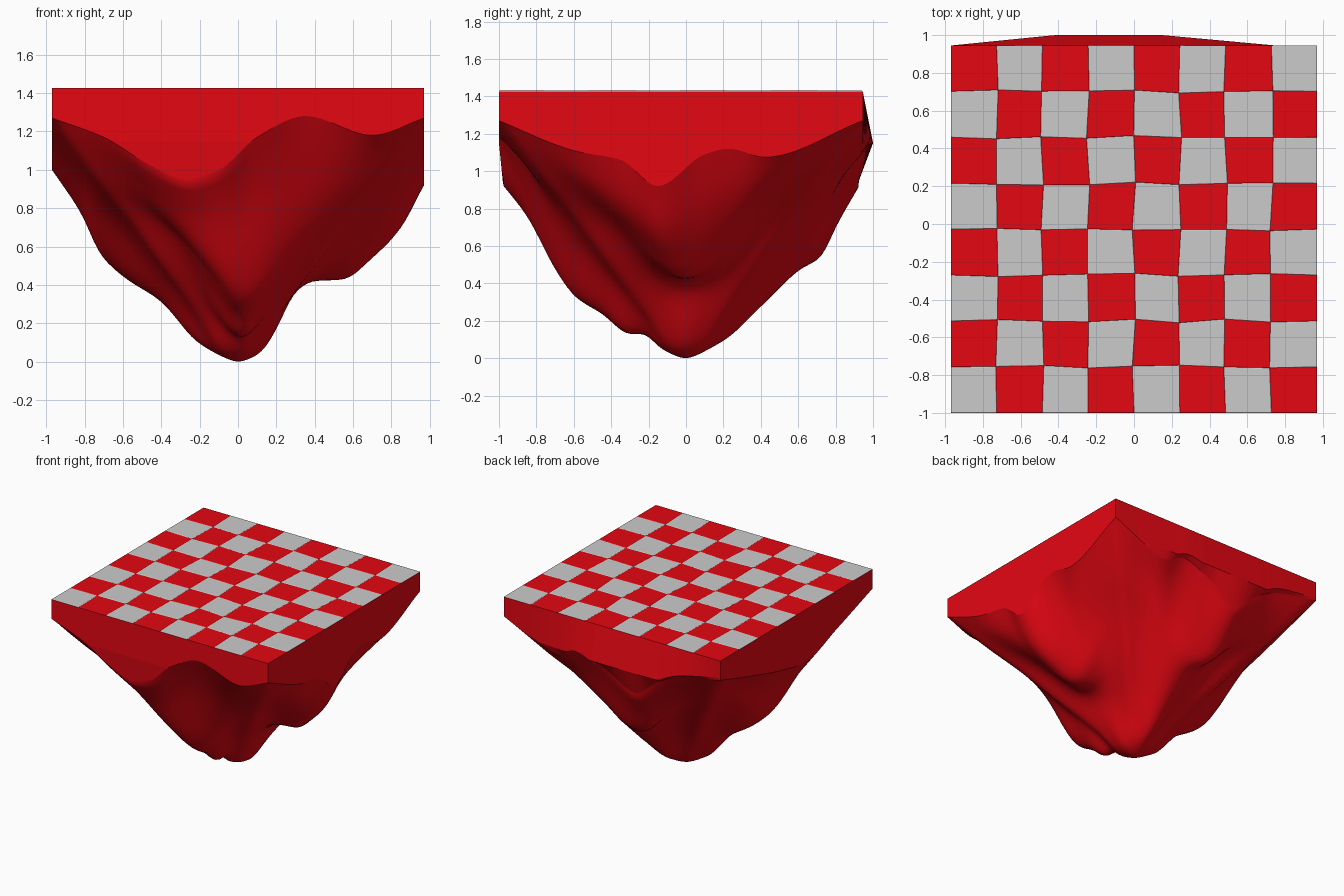
import bpy, bmesh, random
from math import exp

if "Cube" in bpy.data.objects:
    bpy.data.objects.remove(bpy.data.objects["Cube"])
random.seed(4)

XH, Y0, Y1, TOP = 0.97, -1.0, 0.945, 1.427

red = bpy.data.materials.new("red")
red.diffuse_color = (0.78, 0.002, 0.006, 1)
red.use_nodes = True
red.node_tree.nodes["Principled BSDF"].inputs["Base Color"].default_value = red.diffuse_color


def curve(pts):
    """Smooth curve through (position, height) pairs."""
    n = len(pts)
    sl = [(pts[i + 1][1] - pts[i][1]) / (pts[i + 1][0] - pts[i][0]) for i in range(n - 1)]
    tan = [sl[0]] + [(0 if sl[i - 1] * sl[i] <= 0 else 2 * sl[i - 1] * sl[i] / (sl[i - 1] + sl[i]))
                     for i in range(1, n - 1)] + [sl[-1]]

    def f(x):
        x = min(max(x, pts[0][0]), pts[-1][0])
        i = 0
        while i < n - 2 and x > pts[i + 1][0]:
            i += 1
        h = pts[i + 1][0] - pts[i][0]
        s = (x - pts[i][0]) / h
        return (pts[i][1] * (1 + 2 * s) * (1 - s) ** 2 + tan[i] * h * s * (1 - s) ** 2
                + pts[i + 1][1] * s * s * (3 - 2 * s) + tan[i + 1] * h * s * s * (s - 1))
    return f


def finish(name, bm, mat=None):
    me = bpy.data.meshes.new(name)
    bmesh.ops.recalc_face_normals(bm, faces=bm.faces)
    bm.to_mesh(me)
    bm.free()
    ob = bpy.data.objects.new(name, me)
    bpy.context.collection.objects.link(ob)
    if mat:
        me.materials.append(mat)
    return ob


# Lower rim of each side wall, and the rock ridge running out from the centre to it
rim = {
    "front": curve([(-0.97, 1.27), (-0.7, 1.17), (-0.45, 1.02), (-0.27, 0.95), (-0.1, 1.0),
                    (0.1, 1.17), (0.35, 1.28), (0.7, 1.18), (0.97, 1.27)]),
    "back": curve([(-0.97, 1.27), (-0.6, 1.2), (-0.4, 1.1), (-0.19, 0.95), (0.06, 1.08), (0.3, 1.16),
                   (0.5, 1.09), (0.7, 1.15), (0.97, 1.27)]),
    "right": curve([(-1, 1.27), (-0.6, 1.11), (-0.35, 1.06), (-0.15, 0.92), (0.1, 1.09),
                    (0.23, 1.12), (0.42, 1.075), (0.945, 1.27)]),
    "left": curve([(-1, 1.27), (-0.55, 1.12), (-0.15, 1.0), (0.15, 1.05), (0.5, 1.14), (0.945, 1.27)]),
}
ridge = {
    "front": curve([(0, 0), (0.15, 0.06), (0.22, 0.13), (0.3, 0.12), (0.45, 0.23), (0.6, 0.31),
                    (0.7, 0.45), (0.85, 0.75), (1, 0.95)]),
    "back": curve([(0, 0), (0.2, 0.09), (0.4, 0.27), (0.6, 0.45), (0.72, 0.51), (0.8, 0.69), (0.945, 0.95)]),
    "right": curve([(0, 0), (0.12, 0.05), (0.2, 0.17), (0.3, 0.37), (0.4, 0.42), (0.55, 0.42),
                    (0.7, 0.53), (0.85, 0.69), (0.97, 0.92)]),
    "left": curve([(0, 0), (0.2, 0.09), (0.4, 0.31), (0.6, 0.44), (0.73, 0.57), (0.8, 0.74), (0.97, 1.0)]),
}
half = {"front": -Y0, "back": Y1, "right": XH, "left": XH}
low = {"front": 0.95, "back": 0.95, "right": 0.92, "left": 1.0}
# ridge direction at the rim, ridge direction further in, ridge width
heading = {"front": (-0.27, 0.07, 0.45), "back": (-0.19, 0.1, 0.5),
           "right": (-0.15, 0.0, 0.48), "left": (-0.15, 0.0, 0.5)}
valley = curve([(0, 0), (0.1, 0.06), (0.2, 0.22), (0.45, 0.55), (0.6, 0.76), (0.8, 1.0), (1, 1.27)])


def underside(x, y):
    reach = {"right": x / XH, "left": -x / XH, "back": y / Y1, "front": -y / -Y0}
    side = max(reach, key=reach.get)
    t = reach[side]
    if t < 1e-6:
        return 0.0
    u = (x if side in ("front", "back") else y) / t
    outer, inner, width = heading[side]
    centre = outer + (inner - outer) * min(1, (1 - t) / 0.4)
    w_in = exp(-((u - centre) / width) ** 2)
    w_rim = (1.27 - rim[side](u)) / (1.27 - low[side])
    w = w_in + (w_rim - w_in) * t ** 5
    return valley(t) + w * (ridge[side](t * half[side]) - valley(t))


# Rock: height-field underside, side walls with a bulging back, flat lid
N = 80
bm = bmesh.new()
g = [[bm.verts.new((0, 0, 0)) for j in range(N + 1)] for i in range(N + 1)]
for i in range(N + 1):
    for j in range(N + 1):
        x, y = -XH + 2 * XH * i / N, Y0 + (Y1 - Y0) * j / N
        g[i][j].co = (x, y, underside(x, y))
for i in range(N):
    for j in range(N):
        bm.faces.new((g[i][j], g[i][j + 1], g[i + 1][j + 1], g[i + 1][j])).smooth = True
inner = [g[i][j] for i in range(1, N) for j in range(1, N)]
for k in range(5):
    bmesh.ops.smooth_vert(bm, verts=inner, factor=0.5, use_axis_z=True)
bottom = min(v.co.z for v in inner)
for v in inner:
    v.co.z -= bottom * max(0, 1 - v.co.xy.length / 0.4)
loop = ([g[i][0] for i in range(N)] + [g[N][j] for j in range(N)]
        + [g[i][N] for i in range(N, 0, -1)] + [g[0][j] for j in range(N, 0, -1)])
mid, lid = [], []
for v in loop:
    x, y, z = v.co
    bulge = 0.055 * max(0, min(1, (x + 0.97) / 0.55, (0.75 - x) / 0.6)) if y > Y1 - 1e-4 else 0
    mid.append(bm.verts.new((x, y + bulge, max(1.15, z + 0.02))))
    lid.append(bm.verts.new((x, y, TOP)))
# the wall foot tucks in slightly where the rim hangs lowest
for i in range(N + 1):
    g[i][0].co.y += 0.02 * max(0, 1.15 - g[i][0].co.z) / 0.2
    g[i][N].co.y -= 0.02 * max(0, 1.15 - g[i][N].co.z) / 0.2
for a, b in ((loop, mid), (mid, lid)):
    for k in range(len(loop)):
        m = (k + 1) % len(loop)
        bm.faces.new((a[k], a[m], b[m], b[k]))
bm.faces.new(lid)
finish("rock_base", bm, red)

# Checkered top: thin tiles with slightly uneven corners
corner = {}
for i in range(9):
    for j in range(9):
        jit = 0.01 if 0 < i < 8 and 0 < j < 8 else 0
        corner[i, j] = (-XH + 2 * XH * i / 8 + random.uniform(-jit, jit),
                        Y0 + (Y1 - Y0) * j / 8 + random.uniform(-jit, jit))
for name, parity, mat in (("grey_tiles", 0, None), ("red_tiles", 1, red)):
    bm = bmesh.new()
    for i in range(8):
        for j in range(8):
            if (i + j) % 2 != parity:
                continue
            c = [corner[i, j], corner[i + 1, j], corner[i + 1, j + 1], corner[i, j + 1]]
            mx, my = sum(p[0] for p in c) / 4, sum(p[1] for p in c) / 4
            lo = [bm.verts.new((*p, TOP + 0.001)) for p in c]
            hi = [bm.verts.new((mx + (p[0] - mx) * 0.97, my + (p[1] - my) * 0.97, TOP + 0.003)) for p in c]
            bm.faces.new(hi)
            bm.faces.new(lo[::-1])
            for k in range(4):
                m = (k + 1) % 4
                bm.faces.new((lo[k], lo[m], hi[m], hi[k]))
    finish(name, bm, mat)
